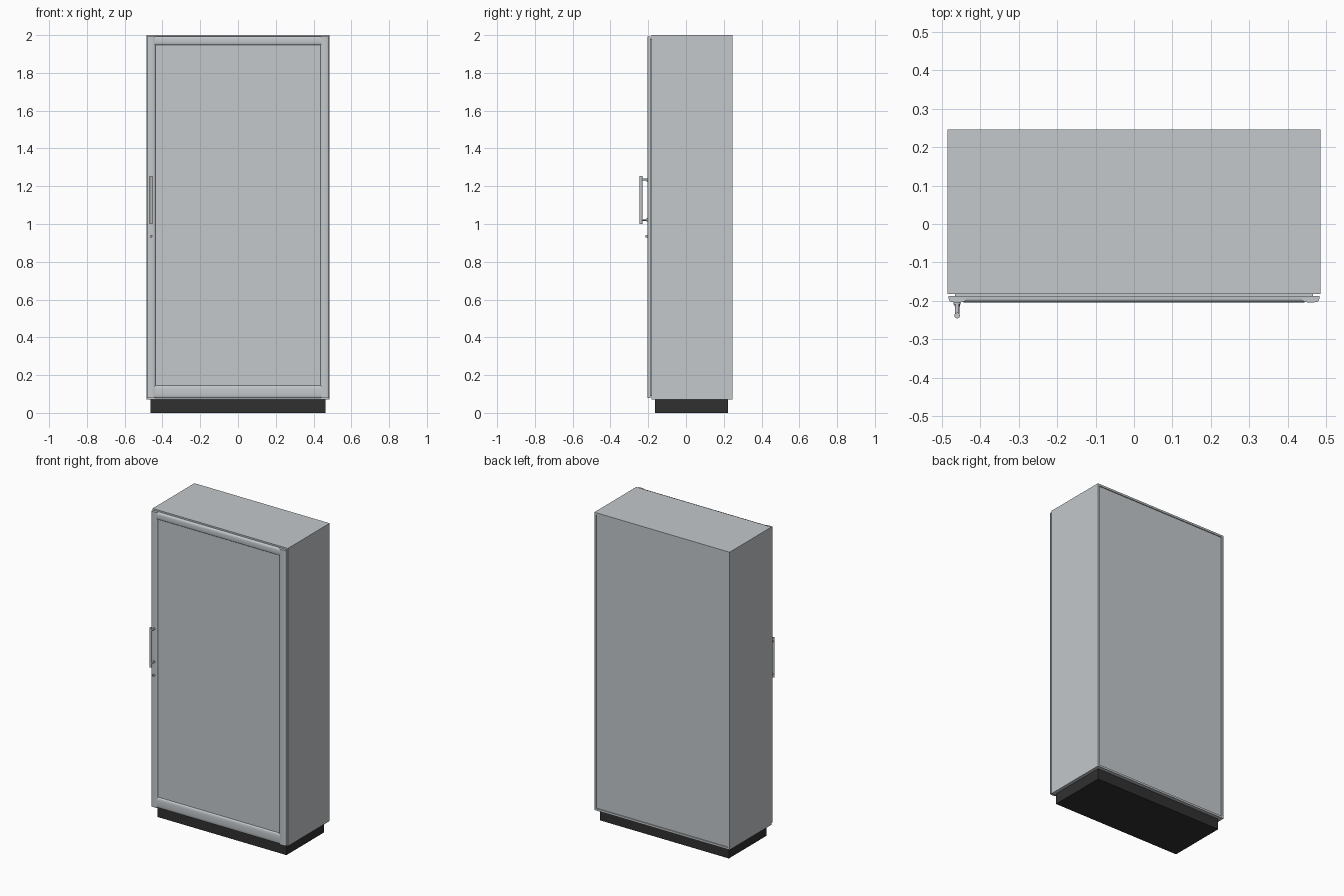
import bpy
import bmesh
import math
from mathutils import Matrix, Vector

cube = bpy.data.objects.get("Cube")
if cube:
    bpy.data.objects.remove(cube, do_unlink=True)


def material(name, colour):
    mat = bpy.data.materials.new(name)
    mat.use_nodes = True
    mat.diffuse_color = (*colour, 1)
    bsdf = next(n for n in mat.node_tree.nodes if n.type == "BSDF_PRINCIPLED")
    bsdf.inputs["Base Color"].default_value = (*colour, 1)
    return mat


grey = material("silver grey", (0.55, 0.58, 0.60))
black = material("plinth black", (0.03, 0.03, 0.03))


def finish(name, bm, mat, smooth=False):
    """Turn a bmesh into a named object."""
    bmesh.ops.recalc_face_normals(bm, faces=bm.faces)
    mesh = bpy.data.meshes.new(name)
    bm.to_mesh(mesh)
    bm.free()
    mesh.materials.append(mat)
    obj = bpy.data.objects.new(name, mesh)
    bpy.context.collection.objects.link(obj)
    if smooth:
        bpy.ops.object.select_all(action="DESELECT")
        obj.select_set(True)
        bpy.context.view_layer.objects.active = obj
        bpy.ops.object.shade_smooth_by_angle(angle=math.radians(40))
    return obj


def box(name, x, y, z, mat=grey):
    """Box between the given (low, high) limits."""
    bm = bmesh.new()
    bmesh.ops.create_cube(bm, size=1)
    for v in bm.verts:
        v.co = [lo + (c + 0.5) * (hi - lo) for c, (lo, hi) in zip(v.co, (x, y, z))]
    return finish(name, bm, mat)


def rod(name, start, end, radius, mat=grey):
    """Round rod between two points."""
    start, end = Vector(start), Vector(end)
    axis = end - start
    turn = axis.to_track_quat("Z", "Y").to_matrix().to_4x4()
    bm = bmesh.new()
    bmesh.ops.create_cone(bm, cap_ends=True, segments=20, radius1=radius,
                          radius2=radius, depth=axis.length,
                          matrix=Matrix.Translation((start + end) / 2) @ turn)
    return finish(name, bm, mat, smooth=True)


def moulding(name, across, along, upright):
    """Rounded door frame bar, softly bulging to the front."""
    mid, half = sum(across) / 2, (across[1] - across[0]) / 2
    bm = bmesh.new()
    ring = []
    steps = 14
    outline = [(half, DOOR_BACK)]
    for i in range(steps + 1):
        a = math.pi * i / steps
        u = math.copysign(abs(math.cos(a)) ** 0.7, math.cos(a)) * half
        depth = 0.006 + 0.011 * math.sin(a) ** 0.7 if 0 < i < steps else 0.006
        outline.append((u, DOOR_BACK - depth))
    outline.append((-half, DOOR_BACK))
    for u, y in outline:
        co = (mid + u, y, along[0]) if upright else (along[0], y, mid + u)
        ring.append(bm.verts.new(co))
    face = bm.faces.new(ring)
    grown = bmesh.ops.extrude_face_region(bm, geom=[face])["geom"]
    length = along[1] - along[0]
    shift = (0, 0, length) if upright else (length, 0, 0)
    bmesh.ops.translate(bm, vec=shift,
                        verts=[g for g in grown if isinstance(g, bmesh.types.BMVert)])
    return finish(name, bm, grey, smooth=True)


# Carcass boards
W, FRONT, BACK, LOW, HIGH, T = 0.485, -0.182, 0.246, 0.07, 2.0, 0.013
DOOR_BACK = -0.187
for side, sign in (("left", 1), ("right", -1)):
    box(side + "_side", sorted((sign * W, sign * (W - T))), (FRONT, BACK), (LOW, HIGH))
inner = (T - W, W - T)
box("top_board", inner, (FRONT, BACK), (HIGH - T, HIGH))
box("bottom_board", inner, (FRONT, BACK), (LOW, LOW + T))
box("back_panel", inner, (BACK - 0.016, BACK - 0.006), (LOW + T, HIGH - T))

# Plinth
box("plinth", (-0.463, 0.463), (-0.165, 0.222), (0, LOW), black)

# Door frame and recessed panel
D, STILE, DOOR_LOW, DOOR_HIGH = 0.482, 0.045, 0.078, 1.993
moulding("left_stile", (D - STILE, D), (DOOR_LOW, DOOR_HIGH), True)
moulding("right_stile", (-D, STILE - D), (DOOR_LOW, DOOR_HIGH), True)
rail_span = (STILE - D - 0.006, D - STILE + 0.006)
moulding("top_rail", (1.947, DOOR_HIGH), rail_span, False)
moulding("bottom_rail", (DOOR_LOW, 0.146), rail_span, False)
box("door_panel", rail_span, (-0.193, DOOR_BACK), (0.12, 1.97))

# Door seal filling the gap behind the frame
box("door_seal", (-0.465, 0.465), (DOOR_BACK, FRONT + 0.004), (0.09, 1.98))

# Handle on two posts
HX, HY = -0.46, -0.238
rod("handle_bar", (HX, HY, 1.0), (HX, HY, 1.255), 0.0075)
for part, z in (("lower", 1.022), ("upper", 1.235)):
    rod(part + "_handle_post", (HX, HY, z), (HX, -0.195, z), 0.0055)
    rod(part + "_handle_collar", (HX, -0.209, z), (HX, -0.2, z), 0.009)

# Lock below the handle
rod("lock_barrel", (HX, -0.214, 0.935), (HX, -0.195, 0.935), 0.007)
box("lock_slot", (HX - 0.0015, HX + 0.0015), (-0.215, -0.213), (0.931, 0.939), black)
